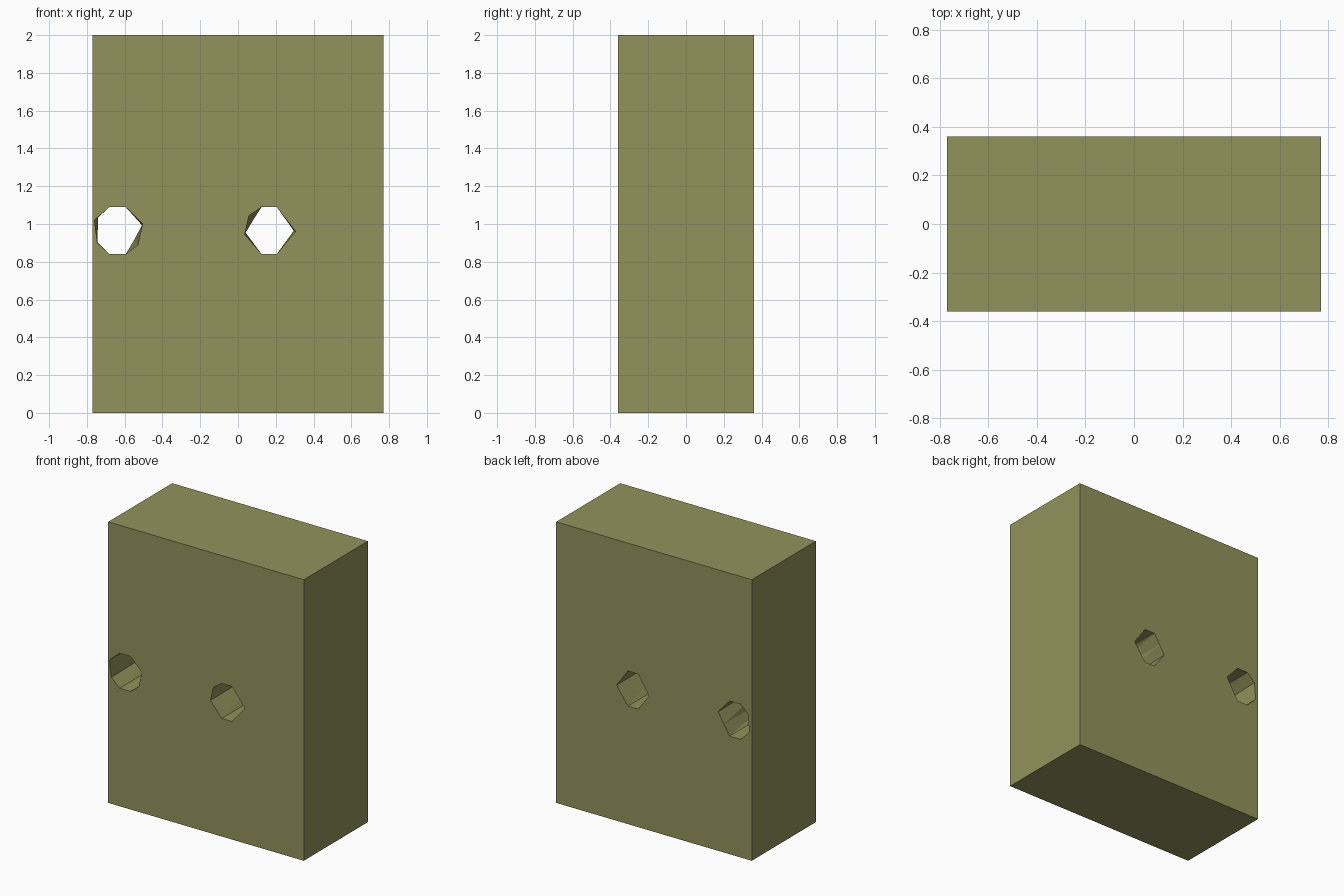
import bpy, bmesh

if "Cube" in bpy.data.objects:
    bpy.data.objects.remove(bpy.data.objects["Cube"])

W, D, H = 0.77, 0.36, 2.0

mat = bpy.data.materials.new("olive")
mat.diffuse_color = (0.29, 0.29, 0.11, 1)
mat.use_nodes = True
mat.node_tree.nodes["Principled BSDF"].inputs["Base Color"].default_value = mat.diffuse_color


def make_object(name, bm):
    bmesh.ops.recalc_face_normals(bm, faces=bm.faces)
    me = bpy.data.meshes.new(name)
    bm.to_mesh(me)
    bm.free()
    me.materials.append(mat)
    ob = bpy.data.objects.new(name, me)
    bpy.context.collection.objects.link(ob)
    return ob


def hole_cutter(name, front, back):
    """Loft between a front and a back (x, z) ring, a little past the slab."""
    bm = bmesh.new()
    f = [bm.verts.new((x, -D - 0.005, z)) for x, z in front]
    b = [bm.verts.new((x, D + 0.005, z)) for x, z in back]
    bm.faces.new(f)
    bm.faces.new(b)
    n = len(f)
    for i in range(n):
        j = (i + 1) % n
        bm.faces.new((f[i], f[j], b[j]))
        bm.faces.new((f[i], b[j], b[i]))
    ob = make_object(name, bm)
    ob.hide_render = True
    ob.hide_viewport = True
    return ob


# Main slab
bm = bmesh.new()
bmesh.ops.create_cube(bm, size=1)
for v in bm.verts:
    v.co = (v.co.x * 2 * W, v.co.y * 2 * D, (v.co.z + 0.5) * H)
slab = make_object("slab", bm)

# Rough low-poly holes through the slab: left edge, then middle
edge_hole = hole_cutter(
    "edge_hole_cutter",
    [(-.76, 1.02), (-.68, 1.09), (-.595, 1.09), (-.505, 1.0),
     (-.53, .89), (-.595, .84), (-.68, .84), (-.745, .90)],
    [(-.74, 1.035), (-.68, 1.09), (-.595, 1.09), (-.505, .99),
     (-.55, .915), (-.595, .84), (-.68, .84), (-.75, .91)])
middle_hole = hole_cutter(
    "middle_hole_cutter",
    [(.035, .945), (.058, 1.045), (.125, 1.09), (.205, 1.09),
     (.305, .96), (.205, .84), (.125, .84)],
    [(.04, .955), (.08, 1.02), (.125, 1.09), (.205, 1.09),
     (.295, .965), (.205, .84), (.125, .84)])

for cutter in (edge_hole, middle_hole):
    mod = slab.modifiers.new(cutter.name, 'BOOLEAN')
    mod.operation = 'DIFFERENCE'
    mod.solver = 'EXACT'
    mod.object = cutter
